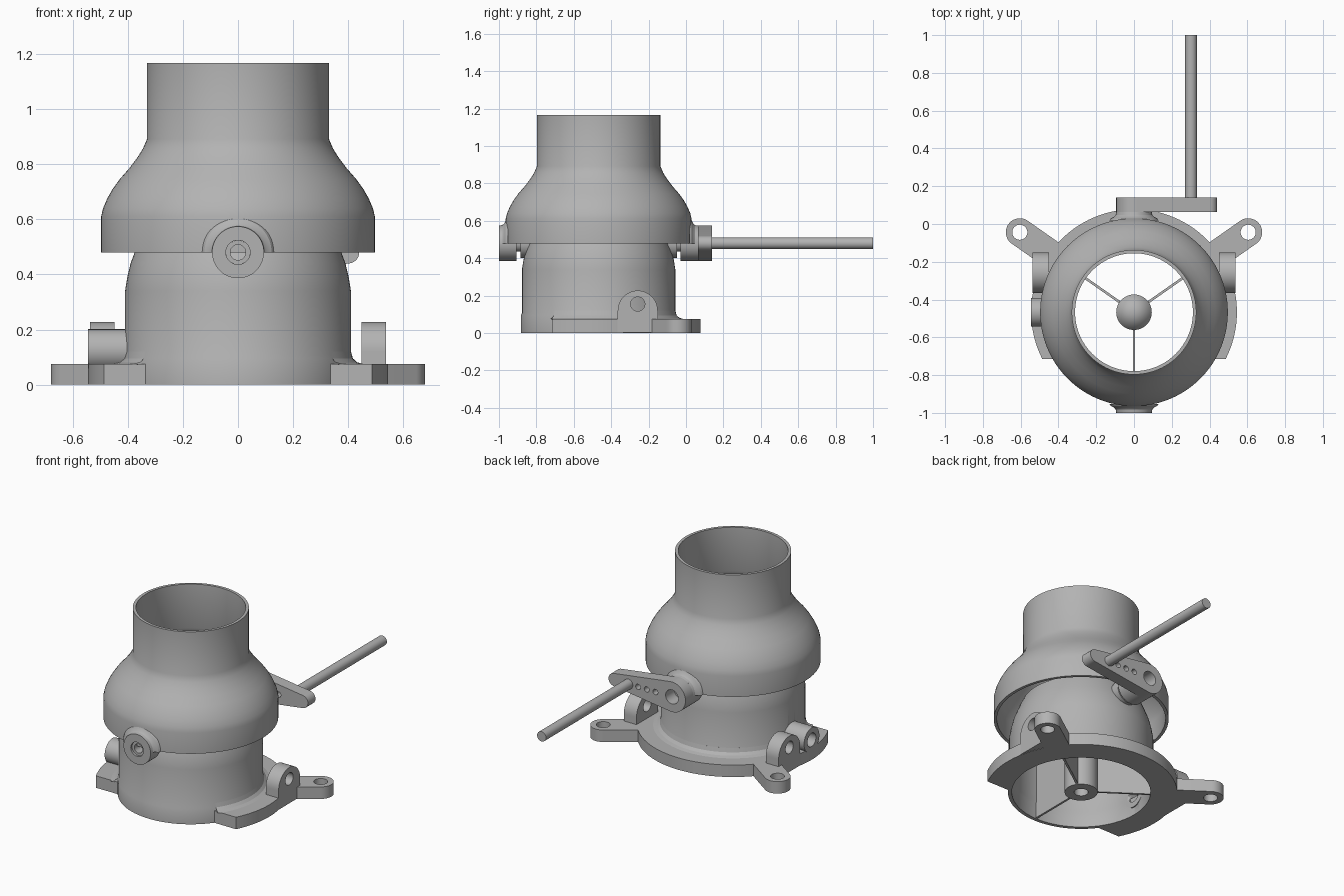
import bpy, bmesh, math
from mathutils import Matrix, Vector

cube = bpy.data.objects.get("Cube")
if cube:
    bpy.data.objects.remove(cube, do_unlink=True)

grey = bpy.data.materials.new("plain_grey")
grey.use_nodes = True
grey.diffuse_color = (0.45, 0.45, 0.45, 1)
grey.node_tree.nodes["Principled BSDF"].inputs["Base Color"].default_value = (0.45, 0.45, 0.45, 1)

AXIS_Y = -0.467   # centre line of the duct
PIVOT_Z = 0.48    # height of the tilt axis


def frame(origin, x, y):
    """Matrix with local x and y along the given directions."""
    x, y = Vector(x), Vector(y)
    m = Matrix((x, y, x.cross(y))).transposed().to_4x4()
    m.translation = origin
    return m


UPRIGHT = frame((0, AXIS_Y, 0), (1, 0, 0), (0, 1, 0))


def finish(name, bm, matrix):
    bmesh.ops.remove_doubles(bm, verts=bm.verts, dist=1e-5)
    bmesh.ops.recalc_face_normals(bm, faces=bm.faces)
    bm.transform(matrix)
    mesh = bpy.data.meshes.new(name)
    bm.to_mesh(mesh)
    bm.free()
    mesh.materials.append(grey)
    mesh.shade_smooth()
    mesh.set_sharp_from_angle(angle=math.radians(28))
    ob = bpy.data.objects.new(name, mesh)
    bpy.context.scene.collection.objects.link(ob)
    return ob


def lathe(name, profile, matrix=UPRIGHT, start=0, sweep=360, steps=72, closed=True):
    """Turn an (r, z) profile around local z."""
    bm = bmesh.new()
    turn = Matrix.Rotation(math.radians(start), 3, 'Z')
    vs = [bm.verts.new(turn @ Vector((r, 0, z))) for r, z in profile]
    pairs = list(zip(vs, vs[1:] + vs[:1])) if closed else list(zip(vs, vs[1:]))
    edges = [bm.edges.new(p) for p in pairs]
    bmesh.ops.spin(bm, geom=vs + edges, cent=(0, 0, 0), axis=(0, 0, 1),
                   angle=math.radians(sweep), steps=steps)
    return finish(name, bm, matrix)


def tube(r_in, r_out, z0, z1):
    return [(r_in, z0), (r_out, z0), (r_out, z1), (r_in, z1)]


def arc(cx, cy, r, a0, a1, n=24):
    return [(cx + r * math.cos(math.radians(a0 + (a1 - a0) * i / n)),
             cy + r * math.sin(math.radians(a0 + (a1 - a0) * i / n))) for i in range(n + 1)]


def circle(cx, cy, r):
    return arc(cx, cy, r, 0, 360, 32)[:-1]


def plate(name, loops, thick, matrix):
    """Extrude an outline with holes, centred on the local xy plane."""
    curve = bpy.data.curves.new(name, 'CURVE')
    curve.dimensions, curve.fill_mode, curve.extrude = '2D', 'BOTH', thick / 2
    for loop in loops:
        sp = curve.splines.new('POLY')
        sp.points.add(len(loop) - 1)
        for p, (x, y) in zip(sp.points, loop):
            p.co = (x, y, 0, 1)
        sp.use_cyclic_u = True
    temp = bpy.data.objects.new(name + "_outline", curve)
    bpy.context.scene.collection.objects.link(temp)
    mesh = bpy.data.meshes.new_from_object(temp.evaluated_get(bpy.context.evaluated_depsgraph_get()))
    bm = bmesh.new()
    bm.from_mesh(mesh)
    bpy.data.objects.remove(temp)
    bpy.data.curves.remove(curve)
    bpy.data.meshes.remove(mesh)
    return finish(name, bm, matrix)


# Tilting nozzle: thin shell with a flared skirt
outer = [(0.497, 0.48), (0.497, 0.61), (0.49, 0.64), (0.475, 0.675), (0.455, 0.71),
         (0.43, 0.745), (0.395, 0.785), (0.365, 0.825), (0.345, 0.857), (0.33, 0.892), (0.33, 1.167)]
lathe("nozzle_shell", outer + [(r - 0.018, z) for r, z in reversed(outer)], steps=96)

# Fixed duct, rounded in towards its top
outer = [(0.416, 0), (0.416, 0.095), (0.41, 0.108), (0.41, 0.34), (0.402, 0.39),
         (0.39, 0.44), (0.375, 0.48), (0.355, 0.53), (0.336, 0.57)]
body = lathe("duct_body", outer + [(r - 0.022, z) for r, z in reversed(outer)], steps=96)

# Side port drilled through the duct wall
port = frame((0, AXIS_Y, 0.125), (0, 1, 0), (0, 0, 1))
cutter = lathe("port_cutter", [(0, -0.6), (0.042, -0.6), (0.042, -0.3), (0, -0.3)],
               port, steps=32, closed=False)
cutter.hide_render = True
cut = body.modifiers.new("port", 'BOOLEAN')
cut.operation, cut.object, cut.solver = 'DIFFERENCE', cutter, 'EXACT'
drilled = bpy.data.meshes.new_from_object(body.evaluated_get(bpy.context.evaluated_depsgraph_get()))
body.modifiers.clear()
body.data = drilled
bpy.data.objects.remove(cutter)
lathe("port_boss", tube(0.042, 0.076, -0.545, -0.388), port, steps=40)

# Base flange, open at the front, with a fillet up to the duct
flange = arc(0, 0, 0.545, -27, 207, 72) + arc(0, 0, 0.4, 218, -38, 72)
plate("base_flange", [flange], 0.075, Matrix.Translation((0, AXIS_Y, 0.0375)))
fillet = [(0.4, 0.07), (0.455, 0.075), (0.432, 0.081), (0.417, 0.095), (0.41, 0.12), (0.4, 0.12)]
lathe("flange_fillet", fillet, start=-35, sweep=250)

# Mounting ears and hinge lugs on both sides
for side, s in (("left", 1), ("right", -1)):
    a = math.radians(35)
    ear = arc(0.738, 0, 0.074, -90, 90) + [(0.46, 0.074), (0.46, -0.074)]
    out = (s * math.cos(a), math.sin(a), 0)
    plate(side + "_ear", [ear, circle(0.738, 0, 0.04)], 0.075,
          frame((0, AXIS_Y, 0.0375), out, (-out[1], out[0], 0)))
    lug = arc(0, 0.12, 0.107, 0, 180) + [(-0.107, 0.002), (0.107, 0.002)]
    plate(side + "_lug", [lug, circle(0, 0.155, 0.038)], 0.088,
          frame((s * 0.493, -0.258, 0), (0, 1, 0), (0, 0, 1)))

# Pivot bosses, pins and spacers at front and back
for side, s in (("front", 1), ("back", -1)):
    m = frame((0, AXIS_Y, PIVOT_Z), (s, 0, 0), (0, 0, 1))
    lathe(side + "_pivot_boss", tube(0.044, 0.094, 0.438, 0.533), m, steps=48)
    lathe(side + "_pivot_pin", tube(0.028, 0.044, 0.35, 0.52), m, steps=32)
    lathe(side + "_pivot_spacer", tube(0.028, 0.078, 0.36, 0.418), m, steps=40)
    flare = [(0.08, 0.485), (0.13, 0.485), (0.122, 0.497), (0.106, 0.505), (0.097, 0.515), (0.094, 0.53), (0.08, 0.53)]
    lathe(side + "_boss_fillet", flare, m, sweep=180, steps=32)

# Control lever on the back pivot, with its push rod
lean = math.degrees(math.acos((0.094 - 0.04) / 0.4))
lever = arc(0, 0, 0.094, lean, 360 - lean, 36) + arc(0.4, 0, 0.04, -lean, lean, 16)
holes = [circle(0, 0, 0.044)] + [circle(x, 0, 0.017) for x in (0.115, 0.175, 0.235)]
plate("control_lever", [lever] + holes, 0.075, frame((0, 0.102, PIVOT_Z), (1, 0, 0), (0, 0, 1)))
rod = frame((0.302, 0, PIVOT_Z), (-1, 0, 0), (0, 0, 1))
lathe("push_rod", [(0, 0.07), (0.031, 0.07), (0.031, 1.0), (0, 1.0)], rod, steps=32, closed=False)

# Central hub with a pointed tail, held by three fins
hub = [(0, 0.2), (0.04, 0.2), (0.04, 0), (0.094, 0), (0.094, 0.46), (0, 0.61)]
lathe("centre_hub", hub, steps=48, closed=False)
fin = [(0.08, 0.005), (0.4, 0.005), (0.395, 0.34), (0.365, 0.46), (0.08, 0.46)]
for i, deg in enumerate((35, 145, 270)):
    a = math.radians(deg)
    plate(f"hub_fin_{i + 1}", [fin], 0.013,
          frame((0, AXIS_Y, 0), (math.cos(a), math.sin(a), 0), (0, 0, 1)))
